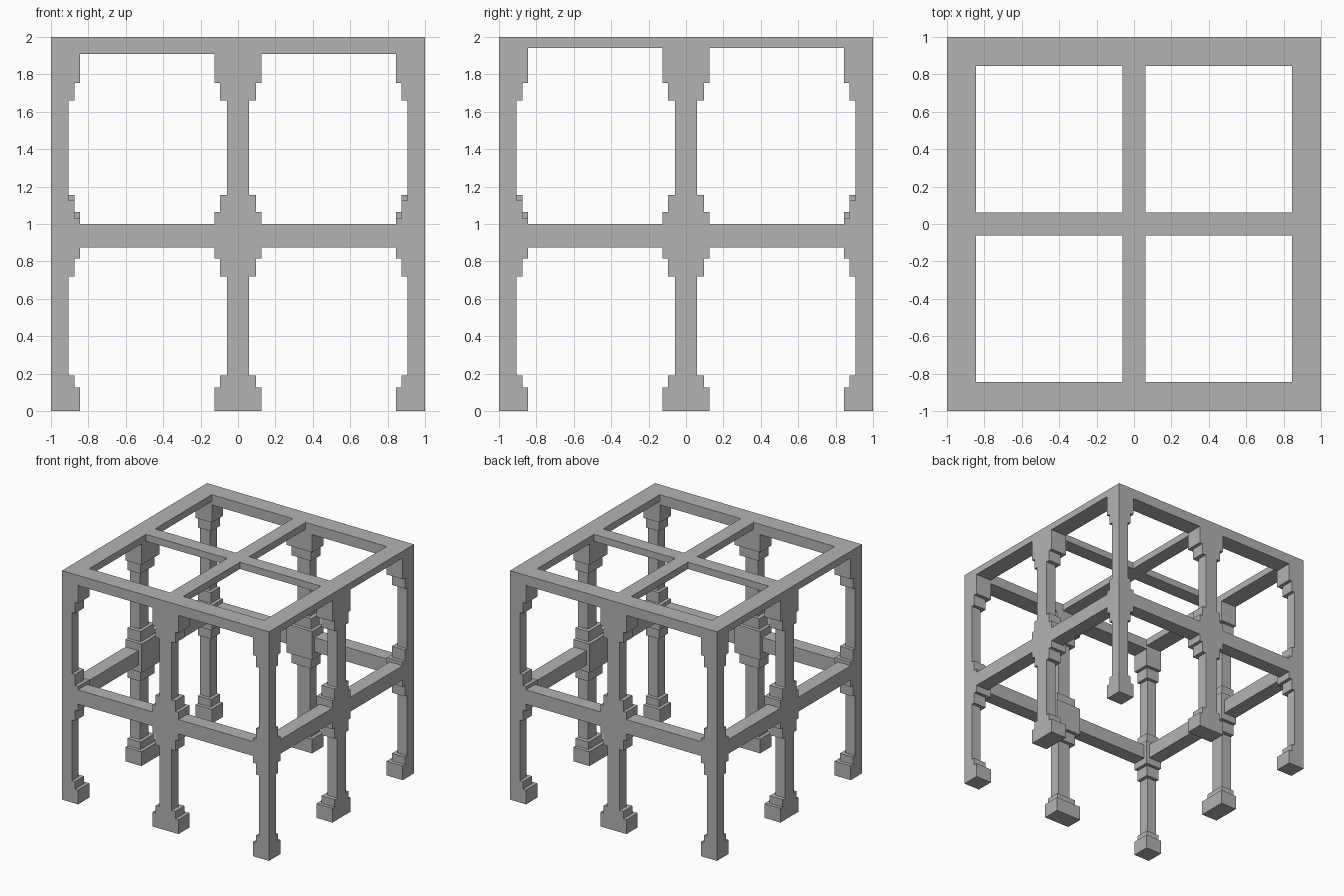
import bpy
import bmesh
from mathutils import Matrix, Vector

if "Cube" in bpy.data.objects:
    bpy.data.objects.remove(bpy.data.objects["Cube"], do_unlink=True)

grey = bpy.data.materials.new("plain grey")
grey.use_nodes = True
colour = (0.45, 0.45, 0.45, 1)
grey.diffuse_color = colour
grey.node_tree.nodes["Principled BSDF"].inputs["Base Color"].default_value = colour


def make_part(name, boxes):
    """One flat-shaded object from boxes given as (low corner, high corner)."""
    bm = bmesh.new()
    for a, b in boxes:
        lo = Vector(map(min, a, b))
        hi = Vector(map(max, a, b))
        place = Matrix.Translation((lo + hi) / 2) @ Matrix.Diagonal((*(hi - lo), 1))
        bmesh.ops.create_cube(bm, size=1, matrix=place)
    mesh = bpy.data.meshes.new(name)
    bm.to_mesh(mesh)
    bm.free()
    mesh.materials.append(grey)
    obj = bpy.data.objects.new(name, mesh)
    bpy.context.collection.objects.link(obj)


# Tier sizes from shaft to block: depth in from the outer face, and half width
DEPTH = (0.095, 0.125, 0.155)
HALF = (0.06, 0.095, 0.125)
INNER = 1 - DEPTH[2]


def tiers(block_top, collar_top):
    """Tier index and height range, from the foot up to the capital."""
    heights = (0, 0.125, 0.19, 0.72, 0.815, block_top, collar_top, 1.66, 1.755, 2)
    sizes = (2, 1, 0, 1, 2, 1, 0, 1, 2)
    return list(zip(sizes, heights, heights[1:]))


# Corner columns, flush with both outer faces
for sx, side in ((1, "left"), (-1, "right")):
    for sy, end in ((-1, "front"), (1, "back")):
        make_part(f"{end}_{side}_column", [
            ((sx, sy, z0), (sx * (1 - DEPTH[i]), sy * (1 - DEPTH[i]), z1))
            for i, z0, z1 in tiers(1.03, 1.125)])

# Middle columns, flush with one outer face
for s, end, side in ((-1, "front", "right"), (1, "back", "left")):
    stack = tiers(1.065, 1.155)
    make_part(f"{end}_middle_column", [
        ((-HALF[i], s, z0), (HALF[i], s * (1 - DEPTH[i]), z1)) for i, z0, z1 in stack])
    make_part(f"{side}_middle_column", [
        ((s, -HALF[i], z0), (s * (1 - DEPTH[i]), HALF[i], z1)) for i, z0, z1 in stack])

# Rails and top beams, each in two lengths between the columns
BAR = 0.125
for s, end, side in ((-1, "front", "right"), (1, "back", "left")):
    for name, width, along_x, z0, z1 in (
            (f"{end}_rail", BAR, True, 0.875, 1), (f"{side}_rail", BAR, False, 0.875, 1),
            (f"{end}_top_beam", DEPTH[2], True, 1.91, 2),
            (f"{side}_top_beam", DEPTH[2], False, 1.94, 2)):
        boxes = []
        for t in (-1, 1):
            p, q = (t * HALF[2], s), (t * INNER, s * (1 - width))
            if not along_x:
                p, q = p[::-1], q[::-1]
            boxes.append(((*p, z0), (*q, z1)))
        make_part(name, boxes)

# Cross beams over the middle
h = BAR / 2
make_part("long_cross_beam", [((-h, -INNER, 1.94), (h, INNER, 2))])
make_part("short_cross_beams", [((t * h, -h, 1.94), (t * INNER, h, 2)) for t in (-1, 1)])
